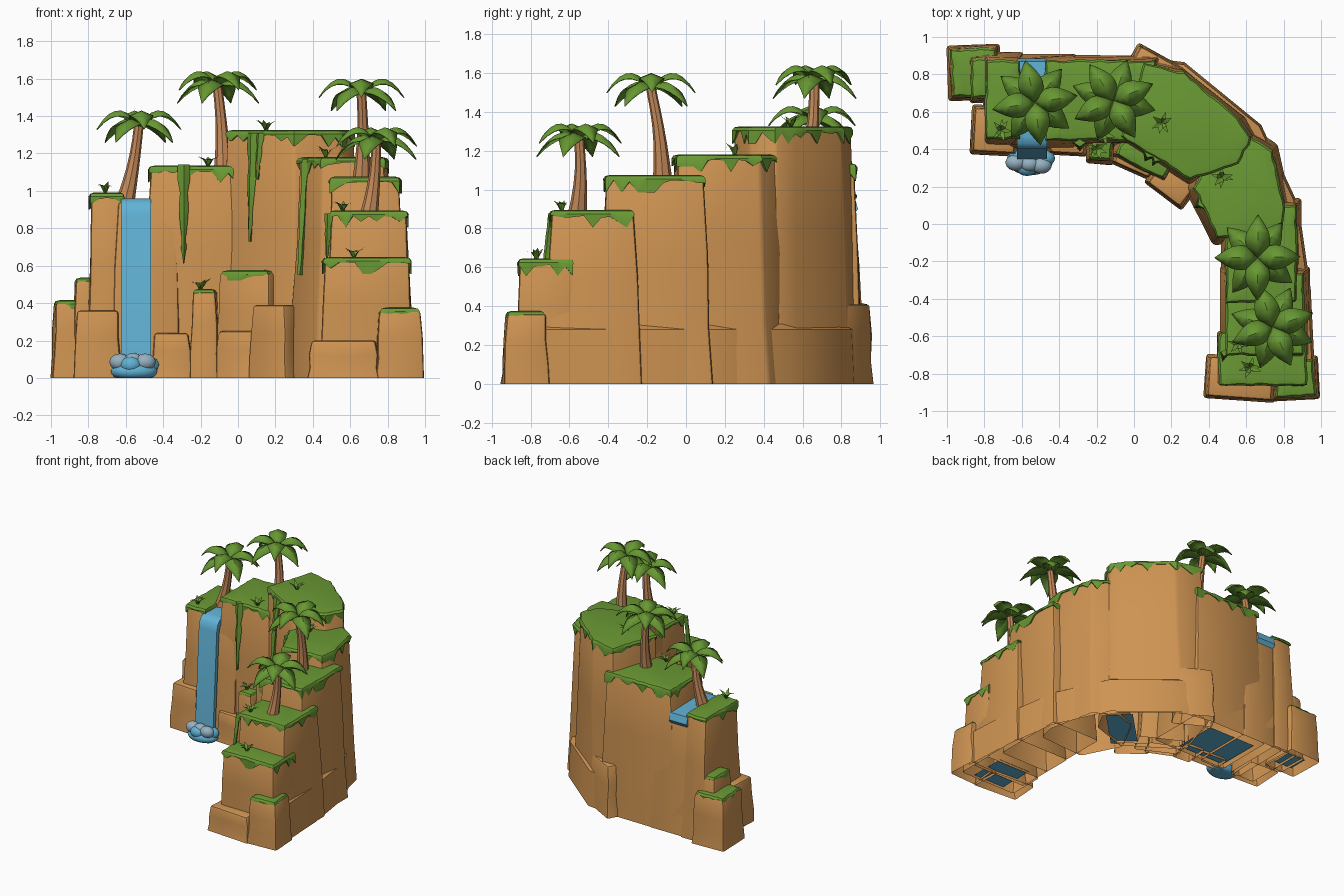
import bpy, bmesh, math, random
from mathutils import Vector

if "Cube" in bpy.data.objects:
    bpy.data.objects.remove(bpy.data.objects["Cube"])
random.seed(4)


def mat(name, r, g, b):
    m = bpy.data.materials.new(name)
    m.diffuse_color = (r, g, b, 1)
    m.use_nodes = True
    m.node_tree.nodes["Principled BSDF"].inputs["Base Color"].default_value = m.diffuse_color
    return m


ROCK = mat("rock", .62, .295, .085)
GRASS = mat("grass", .145, .32, .034)
LEAF = mat("palm leaf", .135, .31, .032)
TRUNK = mat("palm bark", .55, .25, .10)
WATER = mat("water", .12, .45, .67)
FOAM = mat("foam", .30, .44, .53)


def build(name, verts, faces, m, fix=True):
    me = bpy.data.meshes.new(name)
    me.from_pydata(verts, [], faces)
    me.materials.append(m)
    ob = bpy.data.objects.new(name, me)
    bpy.context.collection.objects.link(ob)
    if fix:
        bm = bmesh.new()
        bm.from_mesh(me)
        bmesh.ops.recalc_face_normals(bm, faces=bm.faces)
        bm.to_mesh(me)
        bm.free()
    return ob


def loft(name, rings, m, start=False, end=True):
    n = len(rings[0])
    verts = [p for r in rings for p in r]
    faces = [(k * n + i, k * n + (i + 1) % n, (k + 1) * n + (i + 1) % n, (k + 1) * n + i)
             for k in range(len(rings) - 1) for i in range(n)]
    if start:
        faces.append(tuple(range(n))[::-1])
    if end:
        faces.append(tuple(range(len(verts) - n, len(verts))))
    return build(name, verts, faces, m)


def centre(pts):
    return sum((Vector(p) for p in pts), Vector((0, 0))) / len(pts)


def grow(pts, d):
    c = centre(pts)
    return [Vector(p) + (Vector(p) - c).normalized() * d for p in pts]


def box(x, y, w, d, turn=0):
    c, s = math.cos(math.radians(turn)), math.sin(math.radians(turn))
    return [(x + c * u * w / 2 - s * v * d / 2, y + s * u * w / 2 + c * v * d / 2)
            for u, v in ((-1, -1), (1, -1), (1, 1), (-1, 1))]


# Grass cap: thin pad with a ragged edge and a few long drips over the rock
def grass(name, pts, z, drop):
    line = []
    for a, b in zip(pts, pts[1:] + pts[:1]):
        a, b = Vector(a), Vector(b)
        n = max(2, round((b - a).length / .04))
        line += [a.lerp(b, i / n) for i in range(n)]
    c = centre(pts)
    hang = [random.choice((.012, .015, .02, .025, drop * .6, drop)) for _ in line]
    wob = [random.uniform(-.008, .004) for _ in line]
    ring = lambda d, f: [(p.x, p.y, f(i)) for i, p in enumerate(
        [q + (q - c).normalized() * (d + w) for q, w in zip(line, wob)])]
    loft(name, [ring(-.012, lambda i: z - hang[i] * .8), ring(.013, lambda i: z - hang[i]),
                ring(.014, lambda i: z - .006), ring(.002, lambda i: z + .01),
                ring(-.03, lambda i: z + .016)], GRASS)


# Rock block: flared, bevelled column with an open bottom, tall ones flare more
def rock(name, pts, top, green=True):
    flare = .06 if top > .7 else .026
    rings = []
    for f, d in ((0, 1), (.27, .72), (.62, .4), (1, 0)):
        j = .008 if 0 < f < 1 else 0
        rings.append([(p.x + random.uniform(-j, j), p.y + random.uniform(-j, j), top * f)
                      for p in grow(pts, d * flare)])
    ob = loft(name, rings, ROCK)
    bm = bmesh.new()
    bm.from_mesh(ob.data)
    sharp = [e for e in bm.edges if len(e.link_faces) == 2 and e.calc_face_angle() > .4]
    bmesh.ops.bevel(bm, geom=sharp, offset=.016, segments=2, profile=.5, affect='EDGES')
    bm.to_mesh(ob.data)
    bm.free()
    if green:
        grass(name + "_grass", pts if top > .6 else grow(pts, -.018), top, .075 if top > .6 else .04)


# Main cliff steps; each runs a little way into its taller neighbour
rock("left_step", box(-.70, .665, .17, .40), .975)
rock("channel_step", box(-.49, .655, .3, .41), .94, False)
rock("second_step", box(-.18, .66, .57, .41), 1.12)
rock("summit", [(-.06, .47), (.3, .25), (.55, .33), (.62, .46), (.55, .56), (.27, .8), (.06, .85)], 1.31)
rock("right_step", [(.33, .19), (.45, -.06), (.78, -.04), (.8, .08), (.73, .38), (.6, .47), (.45, .42)], 1.165)
rock("palm_step", box(.68, -.16, .36, .50), 1.06)
rock("front_palm_step", box(.7, -.48, .4, .42), .88)
rock("low_step", box(.69, -.72, .45, .27), .63)

# Low skirt joining the steps along the back
outer = [(-.8, .9), (-.4, .905), (0, .9), (.27, .865), (.68, .53), (.88, .1), (.945, -.35), (.965, -.75)]
n = len(outer)
skirt = [(x * f, y * f, z) for f, z in ((1, 0), (.985, .28), (.93, .31)) for x, y in outer]
build("back_skirt", skirt, [(k * n + i, k * n + n + i, k * n + n + i + 1, k * n + i + 1)
                            for k in range(2) for i in range(n - 1)], ROCK, False)

# Rocks round the foot: centre, size, turn, height, grass
foot = {
    "corner_rock": (.86, -.825, .22, .2, 3, .36, 1),
    "toe_rock": (.57, -.825, .34, .21, -4, .2, 0),
    "left_end_rock": (-.855, .81, .25, .26, 2, .4, 1),
    "left_shoulder": (-.805, .78, .13, .22, 2, .52, 1),
    "left_front_rock": (-.745, .5, .22, .23, -3, .36, 0),
    "foot_rock_1": (-.355, .44, .18, .12, -3, .24, 0),
    "foot_rock_2": (-.175, .42, .12, .16, -5, .46, 1),
    "foot_rock_3": (.07, .38, .3, .17, -27, .56, 1),
    "foot_rock_4": (.01, .345, .2, .12, -24, .25, 0),
    "foot_rock_5": (.2, .21, .21, .13, -37, .39, 0),
    "back_rock": (.12, .83, .26, .13, -29, .41, 0),
}
for name, (x, y, w, d, turn, top, green) in foot.items():
    rock(name, box(x, y, w, d, turn), top, green)


# Hanging vines: point at the ledge, length, outward direction, width
def vine(name, x, y, z, length, nx, ny, w=.03):
    out, side = Vector((nx, ny, 0)).normalized(), Vector((-ny, nx, 0)).normalized()
    rings = []
    for i in range(8):
        t = i / 7
        c = Vector((x, y, z - length * t)) + out * .035 * t
        r = w * (1 - t) ** .6 * (1 + .25 * math.sin(i * 2.3)) + .002
        rings.append([c + side * r, c + out * (.012 + r * .3), c - side * r, c - out * .02])
    loft(name, rings, GRASS, True)


vine("vine_second_step", -.29, .435, 1.14, .53, 0, -1)
vine("vine_summit", .08, .375, 1.31, .58, -.5, -.85)
vine("vine_summit_short", .12, .35, 1.31, .25, -.5, -.85, .02)
vine("vine_right_step", .36, .11, 1.17, .62, -.9, -.5, .027)
vine("vine_palm_step", .485, -.69, .88, .25, -.3, -1, .02)


# Small grass tufts
def tuft(name, x, y, z, s=.065):
    verts, faces = [], []
    for k in range(6):
        a = k * 1.05 + random.random()
        d, e = Vector((math.cos(a), math.sin(a), 0)), Vector((-math.sin(a), math.cos(a), 0))
        b, up, n = Vector((x, y, z)), Vector((0, 0, s)), len(verts)
        verts += [b - e * s * .15, b + e * s * .15, b + d * s * .4 + up * .6 + e * s * .18,
                  b + d * s * .4 + up * .6 - e * s * .18, b + d * s * .95 + up * random.uniform(.5, 1)]
        faces += [(n, n + 1, n + 2, n + 3), (n + 3, n + 2, n + 4)]
    build(name, verts, faces, GRASS)


for i, t in enumerate([(.15, .54, 1.32), (-.16, .48, 1.13), (-.71, .5, .99), (.47, .25, 1.18),
                       (.62, -.77, .64), (-.2, .4, .47), (.56, -.64, .89)]):
    tuft(f"grass_tuft_{i + 1}", *t)


# Palm: tapering trunk and two layers of broad, folded, drooping leaves
def palm(name, base, top, spin, r=.23):
    base, top = Vector(base), Vector(top)
    rings = []
    for i in range(6):
        t = i / 5
        c = base.lerp(top, t) + Vector((.008, .012, 0)) * math.sin(math.pi * t)
        rad = .026 + .024 * (1 - t) ** 2
        rings.append([(c.x + rad * math.cos(a * math.tau / 8), c.y + rad * math.sin(a * math.tau / 8), c.z)
                      for a in range(8)])
    loft(name + "_trunk", rings, TRUNK, True)
    verts, faces = [], []
    for k in range(8):
        a = spin + k * math.tau / 8 + random.uniform(-.12, .12)
        d, e = Vector((math.cos(a), math.sin(a), 0)), Vector((-math.sin(a), math.cos(a), 0))
        n = len(verts)
        for i in range(8):
            t = i / 7
            z = (.2 * t - .29 * t * t) if k % 2 else (.34 * t - .36 * t * t)
            w = .066 * math.sin(math.pi * (.06 + .94 * t ** .85)) + .001
            c = top + d * r * t + Vector((0, 0, z))
            fold = Vector((0, 0, w * .4))
            verts += [c - e * w - fold, c, c + e * w - fold]
            if i:
                q = n + 3 * i
                faces += [(q - 3, q - 2, q + 1, q), (q - 2, q - 1, q + 2, q + 1)]
    ob = build(name + "_leaves", verts, faces, LEAF)
    ob.modifiers.new("thickness", 'SOLIDIFY').thickness = .006


palm("left_palm", (-.6, .64, .96), (-.53, .65, 1.35), .2)
palm("tall_palm", (-.08, .62, 1.1), (-.11, .66, 1.56), .5)
palm("right_palm", (.66, -.12, 1.05), (.66, -.18, 1.52), .1)
palm("front_palm", (.7, -.56, .87), (.74, -.55, 1.26), .4)

# Waterfall: channel on the ledge, then over the edge and down
path = [(.885, .90), (.87, .955), (.6, .96), (.47, .96), (.43, .95), (.405, .925), (.392, .87), (.34, 0)]
rings = []
for i, (y, z) in enumerate(path):
    y2, z2 = (y + .03, max(z - .03, 0)) if i > 3 else (y - (.02 if i < 2 else 0), z - .03)
    rings.append([(-.625, y, z), (-.465, y, z), (-.465, y2, z2), (-.625, y2, z2)])
loft("waterfall", rings, WATER, True)


# Splash at the foot of the fall
def blob(name, x, y, z, rx, ry, rz, m):
    bm = bmesh.new()
    bmesh.ops.create_icosphere(bm, subdivisions=3, radius=1)
    for v in bm.verts:
        v.co = (x + v.co.x * rx, y + v.co.y * ry, max(0, z + v.co.z * rz))
    me = bpy.data.meshes.new(name)
    bm.to_mesh(me)
    bm.free()
    me.materials.append(m)
    bpy.context.collection.objects.link(bpy.data.objects.new(name, me))


blob("splash_pool", -.555, .345, .035, .125, .085, .055, WATER)
for i in range(6):
    a = i * math.tau / 6 + .3
    blob(f"splash_lobe_{i + 1}", -.555 + .08 * math.cos(a), .34 + .04 * math.sin(a), .07 + .015 * (i % 2),
         .056, .044, .045, FOAM if i % 2 else WATER)
blob("splash_crown", -.56, .32, .095, .05, .04, .038, FOAM)

# Water patches in the hollow base, facing up
for i, (x, y, w, d, turn) in enumerate([(.42, .36, .42, .2, 45), (.68, -.72, .28, .3, 0),
                                        (-.28, .62, .42, .36, 0), (-.84, .8, .16, .16, 0)]):
    build(f"base_water_{i + 1}", [(u, v, .02) for u, v in box(x, y, w, d, turn)], [(0, 1, 2, 3)], WATER, False)

for ob in bpy.context.scene.objects:
    ob.select_set(True)
    bpy.context.view_layer.objects.active = ob
bpy.ops.object.shade_smooth_by_angle(angle=math.radians(35))
